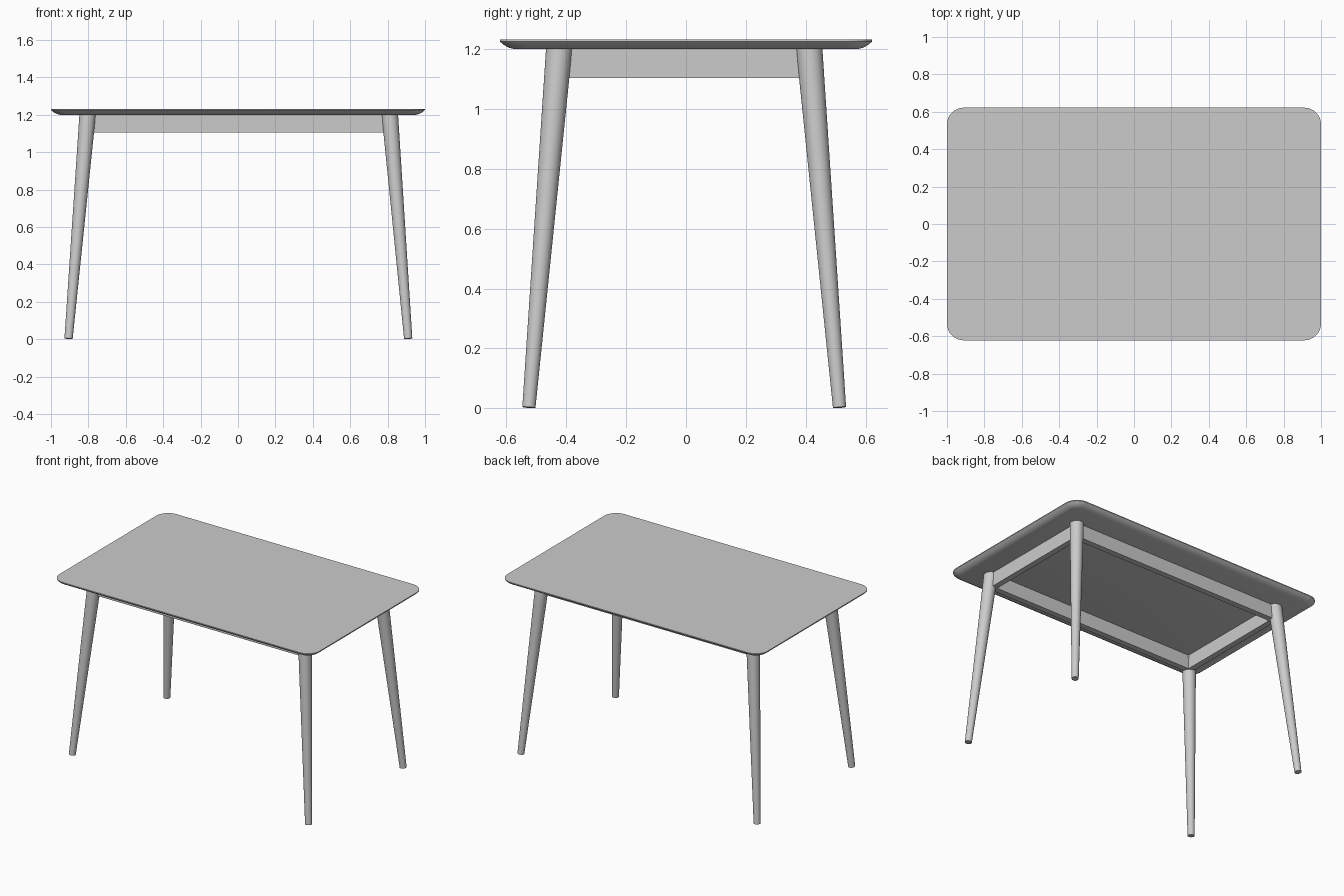
import bpy, bmesh, math
from mathutils import Vector

old = bpy.data.objects.get("Cube")
if old:
    bpy.data.objects.remove(old, do_unlink=True)

grey = bpy.data.materials.new("plain grey")
grey.use_nodes = True
COLOUR = (0.6, 0.6, 0.6, 1)
grey.diffuse_color = COLOUR
grey.node_tree.nodes["Principled BSDF"].inputs["Base Color"].default_value = COLOUR


def finish(name, bm, smooth=False):
    """Turn a bmesh into a named, coloured object."""
    bmesh.ops.recalc_face_normals(bm, faces=bm.faces)
    mesh = bpy.data.meshes.new(name)
    bm.to_mesh(mesh)
    bm.free()
    mesh.materials.append(grey)
    obj = bpy.data.objects.new(name, mesh)
    bpy.context.collection.objects.link(obj)
    if smooth:
        bpy.ops.object.select_all(action='DESELECT')
        obj.select_set(True)
        bpy.context.view_layer.objects.active = obj
        bpy.ops.object.shade_smooth_by_angle(angle=math.radians(35))


def rounded_rectangle(half_x, half_y, radius, steps=8):
    """Outline of a rectangle with rounded corners."""
    points = []
    for corner, (sx, sy) in enumerate([(1, 1), (-1, 1), (-1, -1), (1, -1)]):
        for i in range(steps + 1):
            a = math.pi / 2 * (corner + i / steps)
            points.append((sx * (half_x - radius) + radius * math.cos(a),
                           sy * (half_y - radius) + radius * math.sin(a)))
    return points


# Table top: stacked outlines forming the thin, undercut edge
def table_top():
    bm = bmesh.new()
    rings = []
    for inset, z in [(0.05, 1.2), (0.03, 1.205), (0.012, 1.215), (0, 1.226), (0, 1.232)]:
        outline = rounded_rectangle(1 - inset, 0.622 - inset, 0.09 - inset)
        rings.append([bm.verts.new((x, y, z)) for x, y in outline])
    count = len(rings[0])
    for low, high in zip(rings, rings[1:]):
        for i in range(count):
            j = (i + 1) % count
            bm.faces.new((low[i], low[j], high[j], high[i]))
    bm.faces.new(rings[0])
    bm.faces.new(rings[-1])
    finish("table_top", bm, smooth=True)


# Leg: tapered round post splayed outwards
def leg(name, sx, sy):
    foot = Vector((sx * 0.908 + 0.002, sy * 0.519 - 0.006, 0.003))
    head = Vector((sx * 0.807 + 0.004, sy * 0.417 - 0.006, 1.212))
    axis = head - foot
    bm = bmesh.new()
    bmesh.ops.create_cone(bm, cap_ends=True, segments=32, radius1=0.022,
                          radius2=0.044, depth=axis.length)
    turn = Vector((0, 0, 1)).rotation_difference(axis)
    bmesh.ops.rotate(bm, verts=bm.verts, matrix=turn.to_matrix())
    bmesh.ops.translate(bm, verts=bm.verts, vec=(foot + head) / 2)
    finish(name, bm, smooth=True)


# Apron: straight board under the top
def apron(name, centre, size):
    bm = bmesh.new()
    bmesh.ops.create_cube(bm, size=1)
    bmesh.ops.scale(bm, verts=bm.verts, vec=size)
    bmesh.ops.translate(bm, verts=bm.verts, vec=centre)
    finish(name, bm)


table_top()
for y_name, sy in (("front", -1), ("back", 1)):
    for x_name, sx in (("right", -1), ("left", 1)):
        leg(f"{y_name}_{x_name}_leg", sx, sy)
    apron(f"{y_name}_apron", (0.003, sy * 0.41 - 0.006, 1.154), (1.6, 0.04, 0.1))
for x_name, sx in (("right", -1), ("left", 1)):
    apron(f"{x_name}_apron", (sx * 0.8 + 0.003, -0.006, 1.154), (0.04, 0.82, 0.1))
